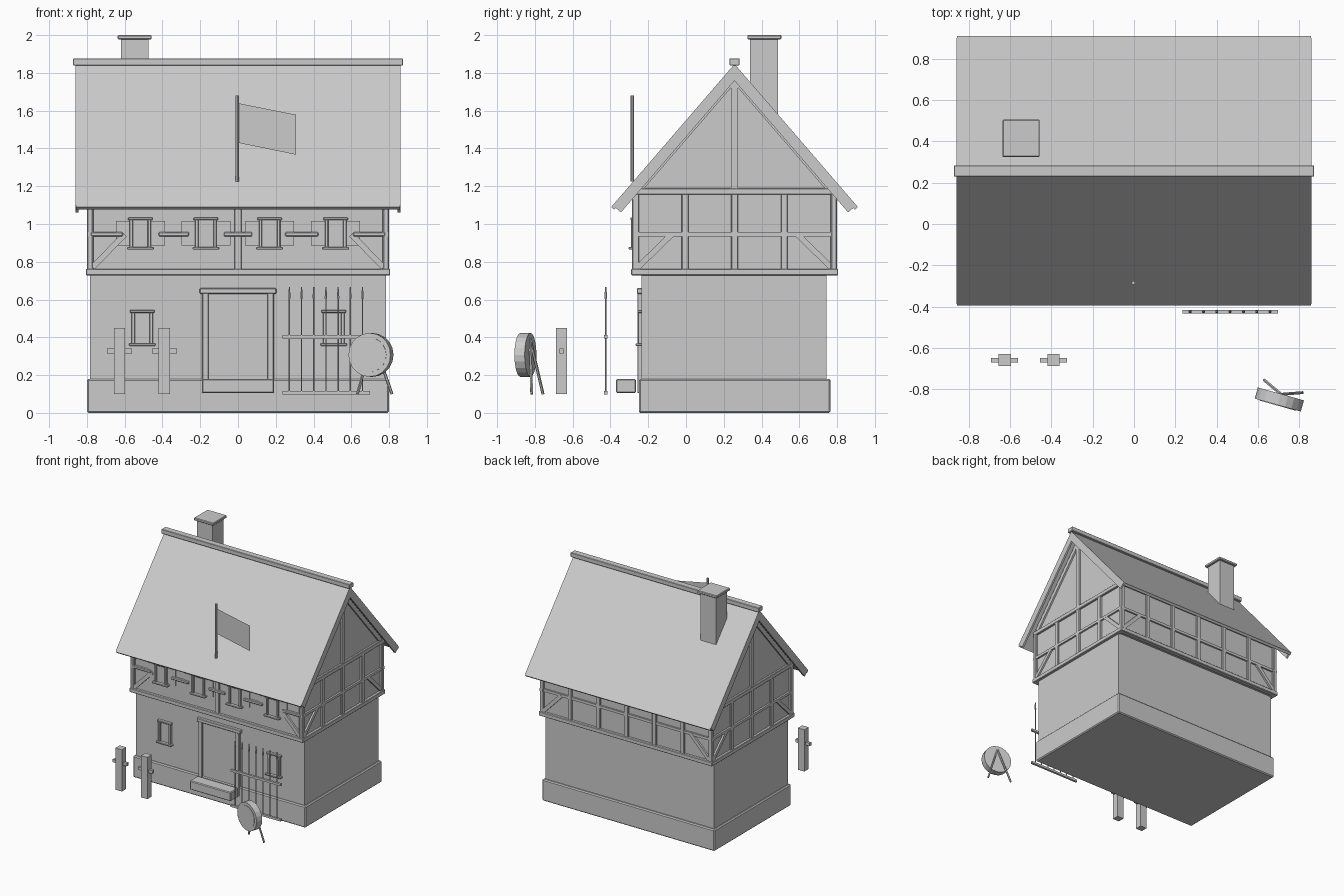
import bpy, bmesh
from mathutils import Vector

cube = bpy.data.objects.get("Cube")
if cube:
    bpy.data.objects.remove(cube)

grey = bpy.data.materials.new("plain_grey")
grey.use_nodes = True
grey.diffuse_color = (0.6, 0.6, 0.6, 1)
grey.node_tree.nodes["Principled BSDF"].inputs["Base Color"].default_value = (0.6, 0.6, 0.6, 1)


def finish(name, bm, bevel=0):
    bmesh.ops.recalc_face_normals(bm, faces=bm.faces)
    me = bpy.data.meshes.new(name)
    bm.to_mesh(me)
    bm.free()
    me.materials.append(grey)
    ob = bpy.data.objects.new(name, me)
    bpy.context.scene.collection.objects.link(ob)
    if bevel:
        mod = ob.modifiers.new("Bevel", "BEVEL")
        mod.width = bevel
        mod.segments = 1
    return ob


def box(name, x0, x1, y0, y1, z0, z1, bevel=0):
    bm = bmesh.new()
    bmesh.ops.create_cube(bm, size=1)
    for v in bm.verts:
        v.co = ((x0 + x1) / 2 + v.co.x * (x1 - x0),
                (y0 + y1) / 2 + v.co.y * (y1 - y0),
                (z0 + z1) / 2 + v.co.z * (z1 - z0))
    return finish(name, bm, bevel)


def prism(name, profile, x0, x1):
    """Extrude a (y, z) outline along x."""
    bm = bmesh.new()
    face = bm.faces.new([bm.verts.new((x0, y, z)) for y, z in profile])
    ext = bmesh.ops.extrude_face_region(bm, geom=[face])
    bmesh.ops.translate(bm, vec=(x1 - x0, 0, 0),
                        verts=[g for g in ext["geom"] if isinstance(g, bmesh.types.BMVert)])
    return finish(name, bm)


def bar(name, p, q, width, depth):
    """Straight timber from p to q; width lies in its upright plane."""
    p, q = Vector(p), Vector(q)
    bm = bmesh.new()
    bmesh.ops.create_cube(bm, size=1)
    rot = (q - p).to_track_quat('Z', 'X')
    for v in bm.verts:
        v.co = rot @ Vector((v.co.x * width, v.co.y * depth, v.co.z * (q - p).length)) + (p + q) / 2
    return finish(name, bm)


def rod(name, p, q, r0, r1, sides=8):
    p, q = Vector(p), Vector(q)
    bm = bmesh.new()
    bmesh.ops.create_cone(bm, cap_ends=True, segments=sides, radius1=r0, radius2=r1,
                          depth=(q - p).length)
    rot = (q - p).to_track_quat('Z', 'Y')
    for v in bm.verts:
        v.co = rot @ v.co + (p + q) / 2
    return finish(name, bm)


MID = 0.257                    # depth of the ridge
FRONT, BACK = -0.285, 0.80     # outer faces of the timber frame
SLOPE = 0.757 / 0.653

# Masses of the house
box("stone_base", -0.8, 0.8, -0.25, 0.765, 0, 0.18, 0.008)
box("ground_floor_wall", -0.783, 0.783, -0.235, 0.745, 0.17, 0.74)
prism("upper_wall", [(FRONT + 0.018, 0.735), (BACK - 0.018, 0.735), (BACK - 0.018, 1.18),
                     (MID, 1.80), (FRONT + 0.018, 1.18)], -0.783, 0.783)

# Sill and top timbers around the upper floor
for level, z0, z1, out in (("sill", 0.728, 0.763, 0.005), ("top", 1.155, 1.19, 0)):
    for side, y0, y1 in (("front", FRONT - out, FRONT + 0.035), ("back", BACK - 0.035, BACK + out)):
        box(f"{side}_{level}_beam", -0.8 - out, 0.8 + out, y0, y1, z0, z1, 0.004)
    for side, s in (("left", 1), ("right", -1)):
        xs = sorted((s * (0.8 + out), s * 0.765))
        box(f"{side}_{level}_beam", *xs, FRONT - out, BACK + out, z0, z1, 0.004)

# Gable timbers on both ends
for side, s in (("left", 1), ("right", -1)):
    a, b = sorted((s * 0.798, s * 0.77))
    for i in range(5):
        y = FRONT + 0.018 + i * (BACK - FRONT - 0.036) / 4
        box(f"{side}_post_{i}", a, b, y - 0.018, y + 0.018, 0.75, 1.16, 0.003)
    box(f"{side}_rail", a, b, FRONT, BACK, 0.935, 0.957)
    box(f"{side}_king_post", a, b, MID - 0.018, MID + 0.018, 1.18, 1.78)
    for end, t in (("front", -1), ("back", 1)):
        half = (BACK - FRONT) / 2
        bar(f"{side}_{end}_brace", (s * 0.784, MID + t * (half - 0.03), 0.77),
            (s * 0.784, MID + t * (half - 0.21), 0.945), 0.03, 0.026)
        bar(f"{side}_{end}_rafter", (s * 0.784, MID + t * 0.50, 1.19),
            (s * 0.784, MID, 1.19 + 0.50 * SLOPE), 0.035, 0.026)

# Back wall timbers
for i in range(7):
    x = -0.782 + i * 1.564 / 6
    box(f"back_post_{i}", x - 0.018, x + 0.018, BACK - 0.03, BACK - 0.002, 0.75, 1.16, 0.003)
box("back_rail", -0.78, 0.78, BACK - 0.03, BACK - 0.004, 0.935, 0.957)

# Front wall timbers
for i, x in enumerate((-0.782, 0, 0.782)):
    box(f"front_post_{i}", x - 0.018, x + 0.018, FRONT + 0.002, FRONT + 0.03, 0.75, 1.16, 0.003)
for i, (x0, x1) in enumerate(((-0.78, -0.61), (-0.42, -0.26), (-0.075, 0.075), (0.25, 0.425), (0.61, 0.78))):
    box(f"front_rail_{i}", x0, x1, FRONT - 0.002, FRONT + 0.03, 0.935, 0.957, 0.004)
for side, s in (("left", 1), ("right", -1)):
    for end, y in (("front", FRONT + 0.015), ("back", BACK - 0.015)):
        bar(f"{end}_{side}_corner_brace", (s * 0.77, y, 0.77), (s * 0.60, y, 0.945), 0.03, 0.026)


# Windows
def window(name, x, z0, z1, wall):
    for side, s in (("left", 1), ("right", -1)):
        c = x + s * 0.048
        box(f"{name}_{side}_jamb", c - 0.009, c + 0.009, wall - 0.02, wall + 0.01, z0, z1, 0.003)
    box(f"{name}_pane", x - 0.045, x + 0.045, wall - 0.006, wall + 0.003, z0, z1)
    box(f"{name}_lintel", x - 0.065, x + 0.065, wall - 0.023, wall + 0.01, z1 - 0.015, z1, 0.003)
    box(f"{name}_sill", x - 0.071, x + 0.071, wall - 0.032, wall + 0.01, z0, z0 + 0.013, 0.003)


for i, x in enumerate((-0.517, -0.17, 0.167, 0.517)):
    window(f"upper_window_{i}", x, 0.865, 1.035, FRONT + 0.013)
    box(f"upper_window_{i}_panel", x - 0.13, x + 0.13, FRONT + 0.01, FRONT + 0.019, 0.885, 1.015)
for i, x in enumerate((-0.507, 0.507)):
    window(f"lower_window_{i}", x, 0.355, 0.545, -0.235)

# Door and step
for side, s in (("left", 1), ("right", -1)):
    xs = sorted((s * 0.155, s * 0.19))
    box(f"door_{side}_post", *xs, -0.258, -0.22, 0.105, 0.635, 0.004)
box("door", -0.158, 0.158, -0.243, -0.22, 0.105, 0.63)
box("door_lintel", -0.203, 0.203, -0.26, -0.22, 0.63, 0.66, 0.004)
box("door_step", -0.19, 0.19, -0.37, -0.265, 0.105, 0.18, 0.006)


# Roof: thin covering, deeper boards at the gable ends, ridge cap
def chevron(thick, reach):
    half, top = reach, 1.847
    eave = top - half * SLOPE
    dy, dz = 0.757 * thick, 0.652 * thick
    inner = top - dz - dy * SLOPE
    return [(MID - half, eave), (MID, top), (MID + half, eave),
            (MID + half - dy, eave - dz), (MID, inner), (MID - half + dy, eave - dz)]


prism("roof_covering", chevron(0.022, 0.653), -0.857, 0.857)
for side, s in (("left", 1), ("right", -1)):
    prism(f"{side}_barge_board", chevron(0.058, 0.645), s * 0.845, s * 0.861)
box("ridge_cap", -0.873, 0.873, MID - 0.027, MID + 0.027, 1.84, 1.877, 0.003)

# Chimney
box("chimney", -0.62, -0.475, 0.34, 0.487, 1.55, 1.98)
box("chimney_cap", -0.637, -0.457, 0.325, 0.505, 1.978, 2.0, 0.004)

# Flag on the front slope
rod("flag_pole", (-0.003, -0.285, 1.225), (-0.003, -0.285, 1.68), 0.009, 0.009)
bm = bmesh.new()
cloth = bm.faces.new([bm.verts.new((x, -0.283, z)) for x, z in
                      ((0, 1.43), (0.308, 1.367), (0.308, 1.578), (0, 1.64))])
bmesh.ops.solidify(bm, geom=[cloth], thickness=0.003)
finish("flag", bm)

# Hitching posts
for i, x in enumerate((-0.627, -0.39)):
    box(f"hitching_post_{i}", x - 0.03, x + 0.03, -0.687, -0.63, 0.1, 0.45)
    box(f"hitching_peg_{i}", x - 0.066, x + 0.066, -0.671, -0.648, 0.315, 0.34)

# Spear rack
for i, z in enumerate((0.107, 0.403)):
    box(f"rack_rail_{i}", 0.235, 0.698, -0.434, -0.416, z - 0.009, z + 0.009)
for i in range(7):
    x = 0.272 + i * 0.0645
    rod(f"spear_shaft_{i}", (x, -0.425, 0.1), (x, -0.425, 0.62), 0.004, 0.004, 6)
    rod(f"spear_head_{i}", (x, -0.425, 0.605), (x, -0.425, 0.667), 0.008, 0.003, 6)

# Round target with prop legs
axis = Vector((-0.27, -0.963, 0)).normalized()
centre = Vector((0.704, -0.85, 0.307))
rod("target_disc", centre - axis * 0.028, centre + axis * 0.028, 0.116, 0.116, 20)
rod("target_face", centre, centre + axis * 0.031, 0.092, 0.092, 20)
for side, foot in (("left", (0.815, -0.817, 0.1)), ("right", (0.632, -0.757, 0.1))):
    rod(f"target_{side}_leg", (0.713, -0.825, 0.39), foot, 0.008, 0.008, 6)
